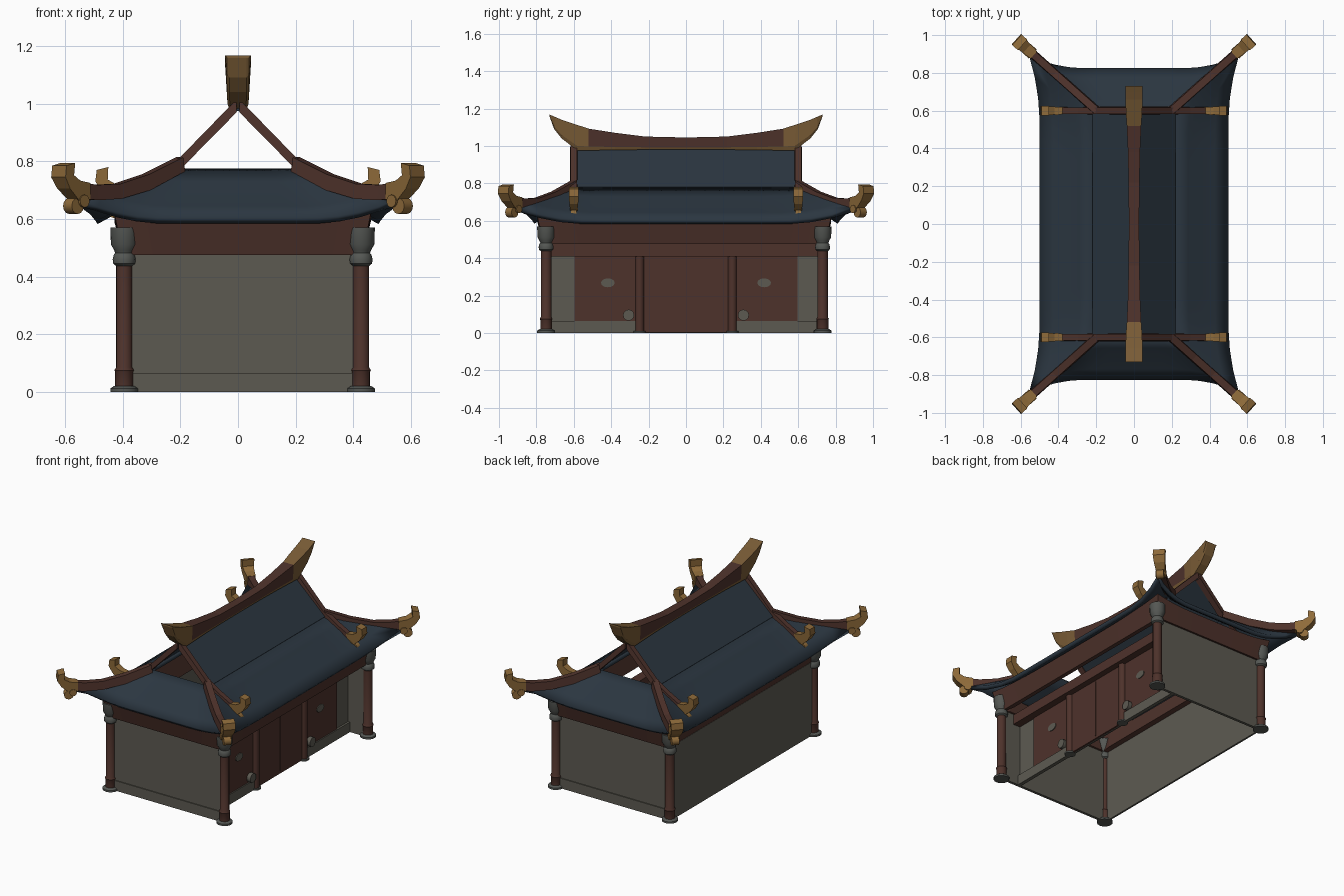
import bpy, bmesh, math
from mathutils import Vector

if "Cube" in bpy.data.objects:
    bpy.data.objects.remove(bpy.data.objects["Cube"])


def material(name, rgb):
    m = bpy.data.materials.new(name)
    m.diffuse_color = (*rgb, 1)
    m.use_nodes = True
    m.node_tree.nodes["Principled BSDF"].inputs["Base Color"].default_value = m.diffuse_color
    return m


WOOD = material("red brown wood", (0.076, 0.032, 0.024))
TILE = material("slate blue tile", (0.024, 0.037, 0.052))
GOLD = material("old gold", (0.27, 0.145, 0.042))
DULL = material("dull ridge gold", (0.19, 0.105, 0.036))
WALL = material("warm grey plaster", (0.108, 0.102, 0.083))
STONE = material("cool grey stone", (0.090, 0.096, 0.088))
CX, CY = 0.016, -0.009            # centre of the column grid


def finish(bm, name, mats, smooth=None, recalc=True):
    if recalc:
        bmesh.ops.recalc_face_normals(bm, faces=bm.faces)
    me = bpy.data.meshes.new(name)
    bm.to_mesh(me)
    bm.free()
    ob = bpy.data.objects.new(name, me)
    bpy.context.collection.objects.link(ob)
    for m in mats:
        me.materials.append(m)
    if smooth:
        bpy.ops.object.select_all(action='DESELECT')
        ob.select_set(True)
        bpy.context.view_layer.objects.active = ob
        bpy.ops.object.shade_smooth_by_angle(angle=math.radians(smooth))
    return ob


def box(name, x0, x1, y0, y1, z0, z1, mat):
    return loft(name, [[(x0, y0, z), (x1, y0, z), (x1, y1, z), (x0, y1, z)] for z in (z0, z1)], [mat])


def loft(name, rings, mats, smooth=None, rule=None):
    """Skin a list of closed rings and cap both ends."""
    bm = bmesh.new()
    vs = [[bm.verts.new(p) for p in r] for r in rings]
    n = len(vs[0])
    for a, b in zip(vs, vs[1:]):
        for i in range(n):
            bm.faces.new((a[i], a[(i + 1) % n], b[(i + 1) % n], b[i]))
    bm.faces.new(vs[0])
    bm.faces.new(vs[-1])
    if rule:
        for f in bm.faces:
            f.material_index = rule(f.calc_center_median())
    return finish(bm, name, mats, smooth)


def turned(name, x, y, profile, mat, n=16):
    """Lathe (radius, height) pairs round a vertical axis."""
    ring = [(math.cos(2 * math.pi * i / n), math.sin(2 * math.pi * i / n)) for i in range(n)]
    return loft(name, [[(x + r * c, y + r * s, z) for c, s in ring] for r, z in profile], [mat], 40)


def disc(name, centre, axis, r, depth, mat, squash=1.0, n=12):
    """Short cylinder lying along a horizontal axis."""
    c, a = Vector(centre), Vector(axis).normalized()
    side = Vector((-a.y, a.x, 0))
    rings = [[c + a * d + side * r * math.cos(2 * math.pi * i / n)
              + Vector((0, 0, r * squash * math.sin(2 * math.pi * i / n))) for i in range(n)]
             for d in (-depth / 2, depth / 2)]
    return loft(name, rings, [mat], 40)


def rib(name, path, w, mat):
    """Square roof ridge along (x, y, z_bottom, z_top) points."""
    d = Vector((path[-1][0] - path[0][0], path[-1][1] - path[0][1], 0)).normalized()
    s = Vector((-d.y, d.x, 0)) * w / 2
    return loft(name, [[(x - s.x, y - s.y, zb), (x + s.x, y + s.y, zb),
                        (x + s.x * .8, y + s.y * .8, zt), (x - s.x * .8, y - s.y * .8, zt)]
                       for x, y, zb, zt in path], [mat])


def grid(bm, f, ss, ts):
    vs = [[bm.verts.new(f(s, t)) for s in ss] for t in ts]
    for a, b in zip(vs, vs[1:]):
        for i in range(len(ss) - 1):
            bm.faces.new((a[i], a[i + 1], b[i + 1], b[i]))


def shell(bm, name, mat, thick, smooth):
    """Weld, turn every face upwards and thicken downwards."""
    bmesh.ops.remove_doubles(bm, verts=bm.verts, dist=.0005)
    bm.normal_update()
    for f in bm.faces:
        if f.normal.z < 0:
            f.normal_flip()
    solidify(finish(bm, name, [mat], smooth, recalc=False), thick)


def solidify(ob, t):
    m = ob.modifiers.new("thickness", 'SOLIDIFY')
    m.thickness, m.offset = t, -1


# ---- tiled roof: two upper slopes and four flaring skirts, gables left open
S = [i / 8 - 1 for i in range(17)]
T = [0, .25, .5, .75, 1]


def flare(s, start):
    return (max(0, abs(s) - start) / (1 - start)) ** 2


def skirt_z(t, s, start):
    return 0.775 - 0.19 * t + 0.02 * t * t + 0.065 * t * flare(s, start)


bm = bmesh.new()
for k in (-1, 1):
    grid(bm, lambda s, t: (k * .22 * t, .6 * s, .985 - .205 * t), [-1, 1], [0, 1])
shell(bm, "upper_roof", TILE, .008, None)
bm = bmesh.new()
for k in (-1, 1):
    grid(bm, lambda s, t: (k * (.215 + .285 * t + .055 * t * flare(s, .6)),
                           s * (.6 + .29 * t), skirt_z(t, s, .6)), S, T)
    grid(bm, lambda s, t: (s * (.215 + .34 * t),
                           k * (.6 + .225 * t + .065 * t * flare(s, .47)), skirt_z(t, s, .47)), S, T)
shell(bm, "roof_skirts", TILE, .026, 20)

# ---- frieze beam under the eaves, rising at the corners
bm = bmesh.new()
for k in (-1, 1):
    lift = lambda s, v: .475 + v * (.115 + .03 * s ** 4)
    grid(bm, lambda s, v: (CX + k * (.415 + .03 * v), CY + s * (.755 + .03 * v), lift(s, v)), S, [0, 1])
    grid(bm, lambda s, v: (CX + s * (.415 + .03 * v), CY + k * (.755 + .03 * v), lift(s, v)), S, [0, 1])
bmesh.ops.remove_doubles(bm, verts=bm.verts, dist=.0005)
solidify(finish(bm, "frieze_beam", [WOOD]), .04)

# ---- main ridge with upswept gold ends: y_bottom, z_bottom, y_top, z_top, half width
half = [(.0, .98, .0, 1.045, .027), (.22, .98, .22, 1.05, .029), (.38, .978, .38, 1.07, .032),
        (.52, .976, .52, 1.092, .038), (.58, .975, .59, 1.115, .043),
        (.665, 1.04, .66, 1.138, .045), (.705, 1.09, .70, 1.155, .045), (.73, 1.158, .73, 1.168, .045)]
rings = []
for k, part in ((-1, half[:0:-1]), (1, half)):
    for yb, zb, yt, zt, w in part:
        q = .18
        ym, zm = yb + (yt - yb) * q, zb + (zt - zb) * q
        rings.append([(-w * .65, k * yb, zb), (w * .65, k * yb, zb), (w * .85, k * ym, zm),
                      (w, k * yt, zt), (-w, k * yt, zt), (-w * .85, k * ym, zm)])
loft("main_ridge", rings, [WOOD, DULL], None,
     lambda c: 1 if abs(c.y) > .52 or c.z < .993 else 0)


# ---- gold finial: side profile pushed along a direction, with scrolls below
def finial(name, x, y, dz, d, w):
    d = Vector(d).normalized()
    side = Vector((-d.y, d.x, 0))
    prof = [(0, .668, .7), (0, .725, .7), (.05, .733, .8), (.082, .752, .9), (.08, .795, 1), (.12, .785, 1),
            (.125, .745, 1), (.10, .705, .9), (.05, .662, .7)]
    base = Vector((x, y, dz))
    loft(name, [[base + d * u + side * k * w * f / 2 + Vector((0, 0, z)) for u, z, f in prof]
                for k in (-1, 1)], [GOLD])
    disc(name + "_scroll", base + d * .055 + Vector((0, 0, .645)), side, .028, w * .6, GOLD)
    disc(name + "_curl", base + d * .03 + Vector((0, 0, .662)), side, .022, w * .85, GOLD)


for sx in (-1, 1):
    for sy in (-1, 1):
        # gable rake ridge
        rib("gable_ridge", [(sx * x, sy * .6, zb, zt) for x, zb, zt in
                            ((.005, .97, 1.015), (.2, .772, .815), (.3, .70, .752), (.38, .652, .71))], .042, WOOD)
        finial("gable_finial", sx * .37, sy * .6, -.015, (sx, 0, 0), .052)
        # corner hip ridge
        rib("hip_ridge", [(sx * x, sy * (.61 + (x - .21) * .89), zb, zt) for x, zb, zt in
                          ((.2, .765, .815), (.32, .70, .755), (.42, .67, .722), (.5, .665, .718),
                           (.54, .67, .725))], .048, WOOD)
        finial("hip_finial", sx * .53, sy * .895, 0, (sx * .747, sy * .665, 0), .075)
        # corner column with stone foot and capital
        x, y = CX + sx * .411, CY + sy * .739
        turned("corner_column", x, y, [(.031, .012), (.031, .07), (.034, .075), (.028, .085), (.028, .45)], WOOD)
        turned("column_foot", x, y, [(.048, 0), (.048, .012), (.036, .02)], STONE)
        turned("column_capital", x, y, [(.028, .437), (.038, .445), (.040, .46), (.036, .476), (.031, .482),
                                        (.035, .492), (.046, .512), (.048, .57)], STONE)

# ---- plain walls on three sides, with low plinths on the ends
for k in (-1, 1):
    y = CY + k * .73
    a, b = sorted((y, y + k * .012))
    box("end_wall", -.385, .41, y - .006, y + .006, 0, .48, WALL)
    box("end_plinth", -.375, .41, a, b, 0, .065, WALL)
box("long_wall", -.402, -.39, CY - .73, CY + .73, 0, .48, WALL)

# ---- recessed entrance side
box("entrance_wall", .283, .293, -.735, .72, 0, .43, WALL)
box("lintel", .283, .345, -.735, .72, .41, .476, WOOD)
box("centre_door", .288, .305, -.235, .235, .003, .412, WOOD)
box("door_gap", .304, .308, -.004, .004, .02, .40, WOOD)
for k in (-1, 1):
    a, b = sorted((k * .25, k * .595))
    box("side_panel", .285, .299, a, b, .062, .412, WOOD)
    a, b = sorted((k * .27, CY + k * .725))
    box("entrance_plinth", .285, .307, a, b, 0, .065, WALL)
    turned("door_post", .30, k * .248, [(.024, .004), (.024, .412)], WOOD, 10)
    turned("post_foot", .30, k * .248, [(.034, 0), (.034, .01)], STONE, 12)
    disc("drum_stone", (.31, k * .307, .095), (1, 0, 0), .03, .03, WALL)
    disc("panel_ornament", (.30, k * .418, .268), (1, 0, 0), .037, .008, WALL, .65)
